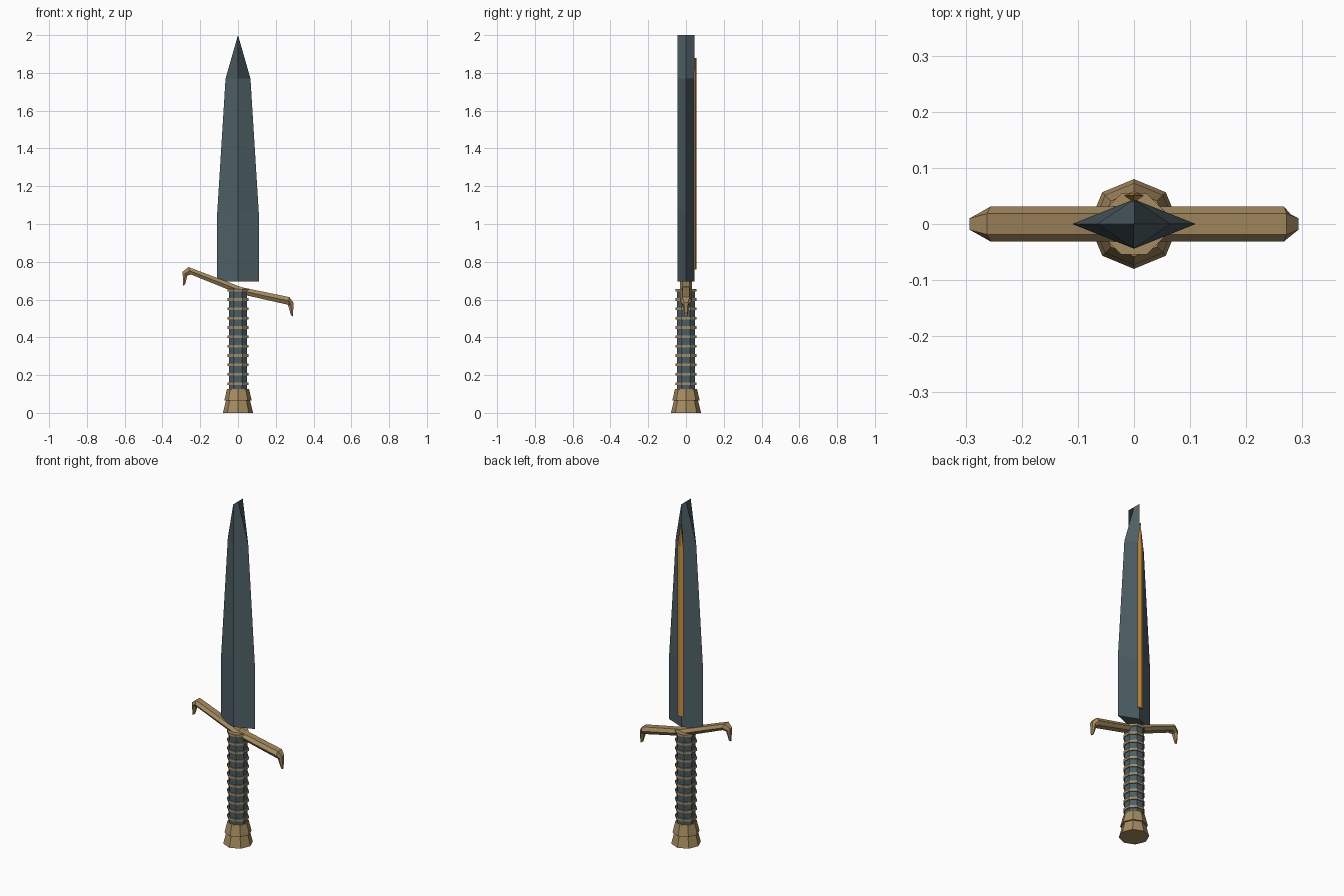
import bpy, bmesh, math

cube = bpy.data.objects.get("Cube")
if cube:
    bpy.data.objects.remove(cube, do_unlink=True)


def make_material(name, rgb):
    mat = bpy.data.materials.new(name)
    mat.use_nodes = True
    mat.diffuse_color = (*rgb, 1)
    mat.node_tree.nodes["Principled BSDF"].inputs["Base Color"].default_value = (*rgb, 1)
    return mat


steel = make_material("dark slate steel", (0.075, 0.115, 0.13))
leather = make_material("blue grey grip", (0.065, 0.115, 0.14))
brass = make_material("dull brass", (0.38, 0.26, 0.115))
amber = make_material("amber inlay", (0.58, 0.27, 0.05))


def loft(name, rings, mat):
    """Skin a list of equal-sized rings of points and cap both ends."""
    bm = bmesh.new()
    loops = [[bm.verts.new(p) for p in ring] for ring in rings]
    n = len(loops[0])
    for a, b in zip(loops, loops[1:]):
        for i in range(n):
            j = (i + 1) % n
            bm.faces.new((a[i], a[j], b[j], b[i]))
    bm.faces.new(loops[0])
    bm.faces.new(loops[-1])
    bmesh.ops.remove_doubles(bm, verts=bm.verts, dist=0.0001)
    bmesh.ops.recalc_face_normals(bm, faces=bm.faces)
    mesh = bpy.data.meshes.new(name)
    bm.to_mesh(mesh)
    bm.free()
    mesh.materials.append(mat)
    obj = bpy.data.objects.new(name, mesh)
    bpy.context.collection.objects.link(obj)
    return obj


def octagon(radius, z, turn=0.0):
    return [(radius * math.cos(math.pi / 4 * i + turn),
             radius * math.sin(math.pi / 4 * i + turn), z) for i in range(8)]


# Blade: diamond section closing to a chisel edge at the tip
DEPTH = 0.044
loft("blade", [[(w, 0, z), (0, DEPTH, z), (-w, 0, z), (0, -DEPTH, z)]
               for w, z in ((0.11, 0.695), (0.11, 1.06), (0.066, 1.77), (0, 2.0))], steel)

# Inlay strip along the back ridge
loft("blade_inlay", [[(w, 0.051, z), (0, 0.056, z), (-w, 0.051, z), (0, 0.038, z)]
                     for w, z in ((0.018, 0.76), (0.018, 1.76), (0.001, 1.88))], amber)

# Grip with evenly spaced bands; flat side faces forward
TURN = math.pi / 8
loft("grip", [octagon(0.053, 0.12, TURN), octagon(0.053, 0.65, TURN)], leather)
for i in range(11):
    z = 0.155 + 0.0495 * i
    loft(f"grip_band_{i + 1}", [octagon(0.059, z - 0.007, TURN),
                                octagon(0.059, z + 0.007, TURN)], brass)

# Pommel: two stacked flared tiers
loft("pommel_base", [octagon(0.08, 0), octagon(0.063, 0.067)], brass)
loft("pommel_collar", [octagon(0.073, 0.065), octagon(0.058, 0.127)], brass)


def guard_section(top, bottom, w):
    """Six-sided section between a top and a bottom point in the xz plane."""
    (tx, tz), (bx, bz) = top, bottom
    mx, mz = (tx + bx) / 2, (tz + bz) / 2
    s = w * 0.6
    return [(tx, -s, tz), (tx, s, tz), (mx, w, mz),
            (bx, s, bz), (bx, -s, bz), (mx, -w, mz)]


# Guard arms: bent bars ending in small downward hooks
loft("guard_arm_right", [
    guard_section((0.012, 0.668), (0, 0.632), 0.031),
    guard_section((-0.262, 0.772), (-0.25, 0.733), 0.031),
    guard_section((-0.293, 0.747), (-0.268, 0.727), 0.017),
    guard_section((-0.291, 0.673), (-0.28, 0.68), 0.008)], brass)
loft("guard_arm_left", [
    guard_section((-0.005, 0.67), (-0.012, 0.635), 0.031),
    guard_section((0.272, 0.613), (0.263, 0.573), 0.031),
    guard_section((0.293, 0.585), (0.266, 0.567), 0.017),
    guard_section((0.292, 0.51), (0.28, 0.517), 0.008)], brass)
